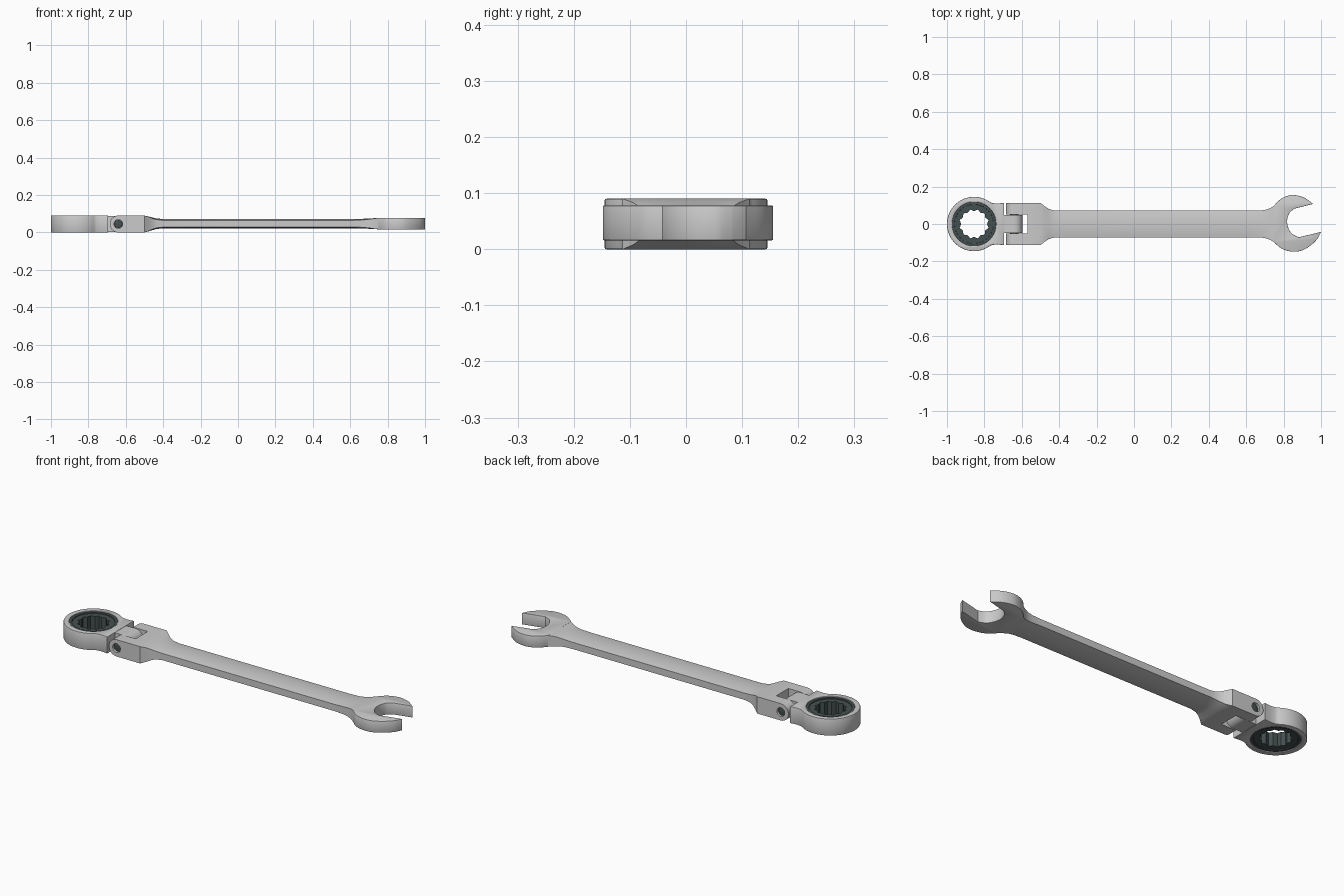
import bpy, bmesh
from math import sin, cos, pi, radians
from mathutils import Vector, Matrix

if "Cube" in bpy.data.objects:
    bpy.data.objects.remove(bpy.data.objects["Cube"])

MID = 0.045
steel = bpy.data.materials.new("dark_steel")
steel.diffuse_color = (0.06, 0.08, 0.08, 1)
steel.use_nodes = True
steel.node_tree.nodes["Principled BSDF"].inputs["Base Color"].default_value = steel.diffuse_color


def arc(cx, cy, r, a0, a1, n):
    return [(cx + r * cos(radians(a0 + (a1 - a0) * i / n)),
             cy + r * sin(radians(a0 + (a1 - a0) * i / n))) for i in range(n + 1)]


def circle(cx, cy, r, n=64):
    return arc(cx, cy, r, 0, 360, n)[:-1]


def spline(pts, n=6):
    """Catmull-Rom curve through the points."""
    p = [Vector(q) for q in [pts[0]] + pts + [pts[-1]]]
    out = []
    for a, b, c, d in zip(p, p[1:], p[2:], p[3:]):
        for i in range(n):
            t = i / n
            out.append(tuple(0.5 * (2 * b + (c - a) * t + (2 * a - 5 * b + 4 * c - d) * t * t
                                    + (3 * b - a - 3 * c + d) * t ** 3)))
    return out + [tuple(p[-1])]


def finish(ob, mat=None):
    bm = bmesh.new()
    bm.from_mesh(ob.data)
    bmesh.ops.remove_doubles(bm, verts=bm.verts, dist=0.0002)
    bmesh.ops.recalc_face_normals(bm, faces=bm.faces)
    bm.to_mesh(ob.data)
    bm.free()
    if mat:
        ob.data.materials.append(mat)
    bpy.ops.object.select_all(action='DESELECT')
    ob.select_set(True)
    bpy.context.view_layer.objects.active = ob
    bpy.ops.object.shade_smooth_by_angle(angle=radians(30))


def plate(name, loops, lo, hi, bevel=0.0, mat=None, upright=False):
    """Filled outlines (inner loops are holes) extruded along z, or along y if upright."""
    cu = bpy.data.curves.new(name, 'CURVE')
    cu.dimensions, cu.fill_mode = '2D', 'BOTH'
    cu.extrude = (hi - lo) / 2 - bevel
    cu.bevel_depth, cu.bevel_resolution, cu.offset = bevel, 1, -bevel
    for loop in loops:
        s = cu.splines.new('POLY')
        s.points.add(len(loop) - 1)
        for pt, q in zip(s.points, loop):
            pt.co = (q[0], q[1], 0, 1)
        s.use_cyclic_u = True
    tmp = bpy.data.objects.new(name + "_curve", cu)
    bpy.context.collection.objects.link(tmp)
    bpy.context.view_layer.update()
    me = bpy.data.meshes.new_from_object(tmp.evaluated_get(bpy.context.evaluated_depsgraph_get()))
    bpy.data.objects.remove(tmp)
    me.transform(Matrix.Translation((0, 0, (lo + hi) / 2)))
    if upright:
        me.transform(Matrix.Rotation(pi / 2, 4, 'X'))
    ob = bpy.data.objects.new(name, me)
    bpy.context.collection.objects.link(ob)
    finish(ob, mat)
    return ob


# ratchet head with flared neck
CX = -0.855
neck = [(-0.755, 0.1115), (-0.73, 0.109), (-0.695, 0.113)]
head = (arc(CX, 0, 0.145, 52, 308, 72) + [(x, -y) for x, y in neck] + neck[::-1])
plate("ratchet_head", [head, circle(CX, 0, 0.118)], 0, 0.09, 0.003)

# dark retaining ring and twelve-point gear
plate("retaining_ring", [circle(CX, 0, 0.1185), circle(CX, 0, 0.104)], 0.004, 0.086, 0.002, steel)
bore = [(CX + r * cos(pi * i / 12), r * sin(pi * i / 12))
        for i in range(24) for r in [0.080 if i % 2 else 0.069]]
plate("ratchet_gear", [circle(CX, 0, 0.105), bore], 0.009, 0.081, 0.0, steel)

# hinge: tongue on the head, two fork prongs on the handle, pin
HX = -0.64
tongue = arc(HX, MID, 0.043, -90, 90, 20) + [(-0.70, 0.088), (-0.70, 0.002)]
plate("hinge_tongue", [tongue], -0.049, 0.049, 0.0, upright=True)
prong = arc(HX, MID, 0.045, 90, 270, 24) + [(-0.57, 0), (-0.57, 0.09)]
for side, (a, b) in {"front": (0.051, 0.113), "back": (-0.113, -0.051)}.items():
    plate(side + "_fork_prong", [prong, circle(HX, MID, 0.023, 32)], a, b, 0.0, upright=True)
plate("hinge_pin", [circle(HX, MID, 0.0225, 32)], -0.103, 0.103, 0.002, steel, True)

# handle: crowned sections lofted from fork base to jaw (x, half width, edge height, crown height)
sections = [(-0.57, .113, .045, .045), (-0.50, .113, .045, .045), (-0.475, .093, .037, .039),
            (-0.455, .081, .028, .033), (-0.435, .074, .022, .028), (-0.40, .071, .018, .025),
            (0.0, .071, .018, .025), (0.62, .071, .018, .025), (0.67, .0715, .020, .026),
            (0.70, .075, .023, .0275), (0.725, .083, .027, .029), (0.75, .098, .030, .0305)]
bm = bmesh.new()
rings = []
for x, w, e, c in sections:
    z0 = MID + 0.002 * min(1, max(0, (x + 0.5) / 0.1))
    top = [(k / 6 * w, e + (c - e) * (1 - (k / 6) ** 2)) for k in range(-6, 7)]
    rings.append([bm.verts.new((x, y, z0 + h)) for y, h in top]
                 + [bm.verts.new((x, y, z0 - h)) for y, h in top[::-1]])
for r, s in zip(rings, rings[1:]):
    for i in range(len(r)):
        j = (i + 1) % len(r)
        bm.faces.new((r[i], r[j], s[j], s[i]))
bm.faces.new(rings[0])
bm.faces.new(rings[-1])
me = bpy.data.meshes.new("handle")
bm.to_mesh(me)
bm.free()
handle = bpy.data.objects.new("handle", me)
bpy.context.collection.objects.link(handle)
finish(handle)

# open-ended jaw, tilted fifteen degrees
upper = spline([(0.748, 0.097), (0.775, 0.126), (0.81, 0.147), (0.855, 0.155),
                (0.91, 0.141), (0.958, 0.107)])
throat = spline([(0.86, 0.083), (0.832, 0.06), (0.819, 0.02), (0.825, -0.02),
                 (0.846, -0.053), (0.882, -0.071)])
lower = spline([(1.0, -0.042), (0.98, -0.08), (0.94, -0.118), (0.89, -0.144), (0.84, -0.147),
                (0.79, -0.132), (0.748, -0.097)])
plate("open_jaw", [upper + throat + lower], 0.016, 0.078, 0.002)
